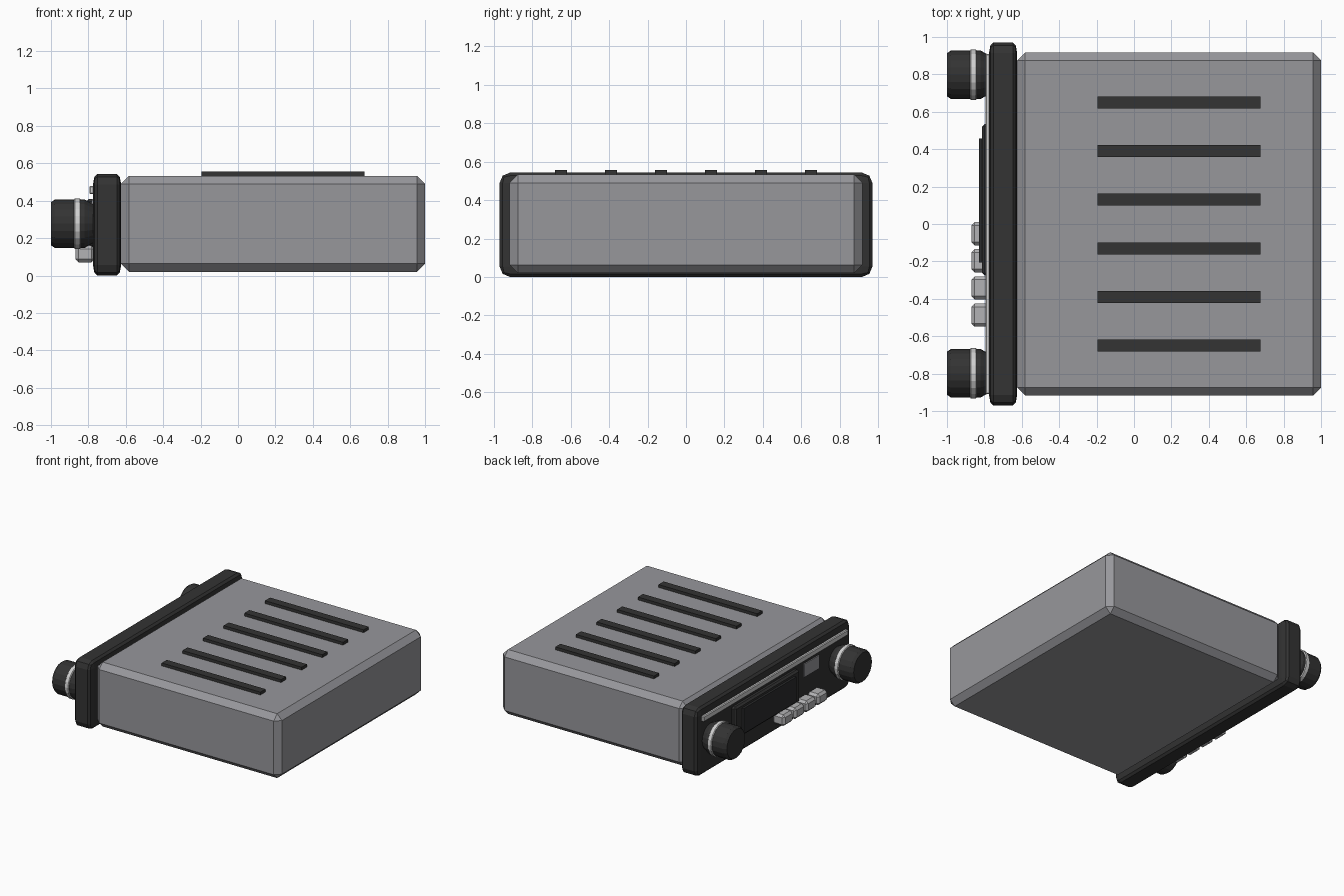
import bpy, bmesh, math
from mathutils import Matrix, Vector

old = bpy.data.objects.get("Cube")
if old:
    bpy.data.objects.remove(old, do_unlink=True)


def material(name, rgb):
    m = bpy.data.materials.new(name)
    m.use_nodes = True
    m.diffuse_color = (*rgb, 1)
    m.node_tree.nodes["Principled BSDF"].inputs["Base Color"].default_value = (*rgb, 1)
    return m


GREY = material("case grey", (0.31, 0.31, 0.33))
DARK = material("dark plastic", (0.033, 0.033, 0.033))
GLASS = material("display glass", (0.024, 0.025, 0.026))
SILVER = material("silver trim", (0.62, 0.62, 0.62))
BUTTON = material("button grey", (0.45, 0.45, 0.46))


def finish(name, bm, mat):
    bmesh.ops.recalc_face_normals(bm, faces=bm.faces)
    mesh = bpy.data.meshes.new(name)
    bm.to_mesh(mesh)
    bm.free()
    mesh.materials.append(mat)
    obj = bpy.data.objects.new(name, mesh)
    bpy.context.collection.objects.link(obj)
    return obj


def box(name, x, y, z, mat, bevel=0, segments=1, squash=1):
    """Box from (min, max) ranges; squash narrows its bevel along x."""
    lo, hi = Vector((x[0], y[0], z[0])), Vector((x[1], y[1], z[1]))
    size = hi - lo
    size.x /= squash
    bm = bmesh.new()
    bmesh.ops.create_cube(bm, size=1, matrix=Matrix.Diagonal((*size, 1)))
    if bevel:
        bmesh.ops.bevel(bm, geom=bm.edges[:], offset=bevel, segments=segments,
                        profile=0.5, affect='EDGES')
    bmesh.ops.scale(bm, vec=(squash, 1, 1), verts=bm.verts)
    bmesh.ops.translate(bm, vec=(lo + hi) / 2, verts=bm.verts)
    return finish(name, bm, mat)


def lathe_x(name, profile, y, z, mat, sides=20):
    """Closed solid turned about an axis along x, from (x, radius) pairs."""
    bm = bmesh.new()
    rings = []
    for x, r in profile:
        angles = [math.tau * i / sides for i in range(sides)]
        rings.append([bm.verts.new((x, y + r * math.cos(a), z + r * math.sin(a)))
                      for a in angles])
    for a, b in zip(rings, rings[1:]):
        for i in range(sides):
            j = (i + 1) % sides
            bm.faces.new((a[i], a[j], b[j], b[i]))
    bm.faces.new(rings[0])
    bm.faces.new(rings[-1])
    return finish(name, bm, mat)


# Case and front bezel
box("case", (-0.625, 1), (-0.917, 0.917), (0.02, 0.533), GREY, 0.043)
box("bezel", (-0.775, -0.625), (-0.97, 0.97), (0, 0.543), DARK, 0.055, 2, 0.42)

# Cooling ribs on the lid
for i in range(6):
    y = 0.65 - 0.26 * i
    box(f"vent_rib_{i + 1}", (-0.195, 0.675), (y - 0.032, y + 0.032),
        (0.525, 0.556), DARK)

# Trim strip, display and label plate on the face
box("trim_strip", (-0.795, -0.765), (-0.91, 0.91), (0.435, 0.48), SILVER, 0.006)
box("display_frame", (-0.812, -0.765), (-0.275, 0.535), (0.15, 0.41), DARK, 0.014)
box("display_glass", (-0.83, -0.8), (-0.206, 0.457), (0.18, 0.38), GLASS)
box("label_plate", (-0.784, -0.765), (-0.56, -0.37), (0.3, 0.405), GREY)

# Row of push buttons
for i in range(4):
    y = -0.052 - 0.145 * i
    box(f"button_{i + 1}", (-0.87, -0.765), (y - 0.062, y + 0.062),
        (0.07, 0.16), BUTTON, 0.018)

# Knobs with silver rings
for side, y in (("back", 0.798), ("front", -0.798)):
    lathe_x(f"{side}_knob", [(-1, 0.115), (-0.98, 0.129), (-0.82, 0.129),
                             (-0.765, 0.1)], y, 0.277, DARK)
    lathe_x(f"{side}_knob_ring", [(-0.878, 0.127), (-0.872, 0.136),
                                  (-0.846, 0.136), (-0.84, 0.127)], y, 0.277, SILVER)
